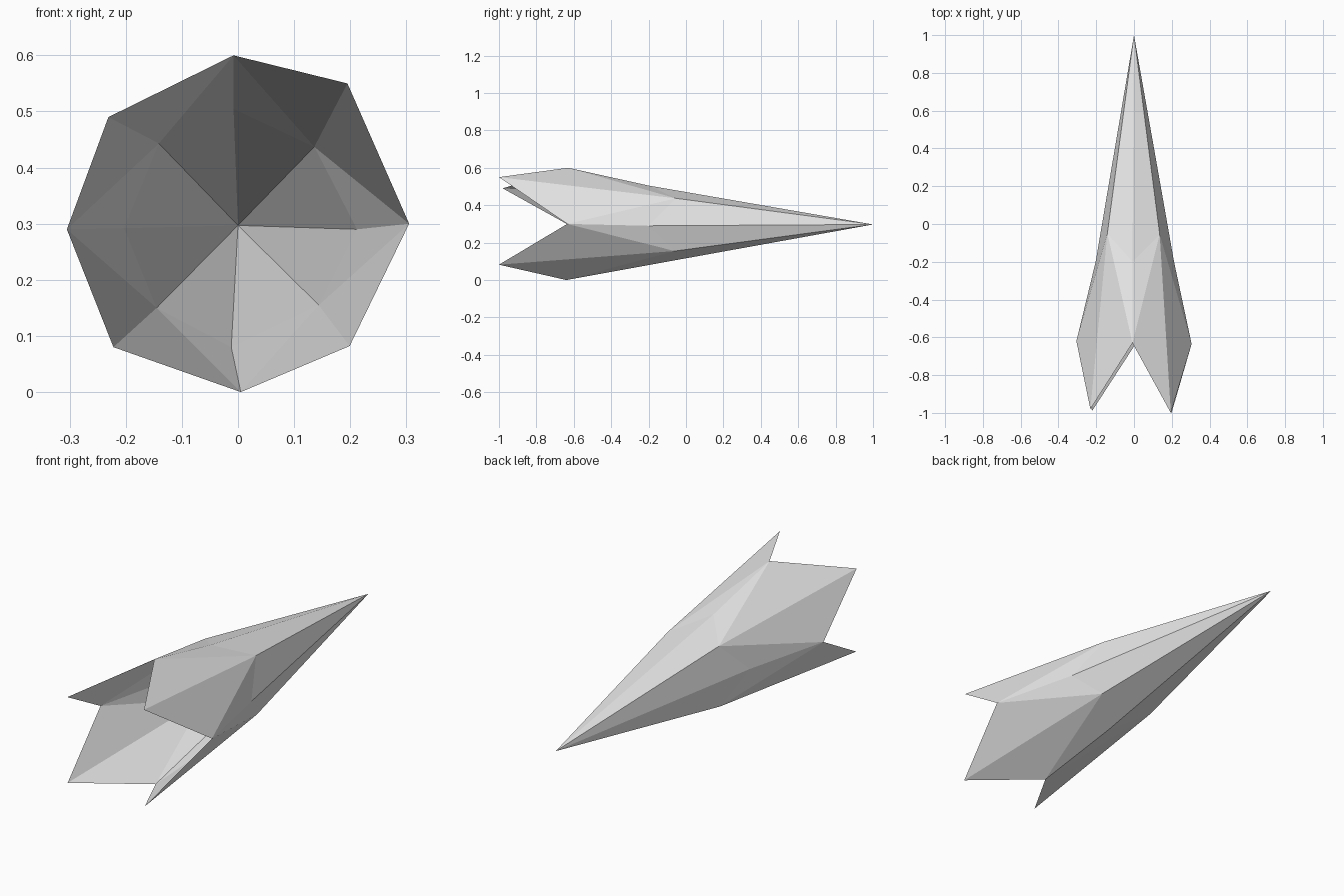
import bpy

if "Cube" in bpy.data.objects:
    bpy.data.objects.remove(bpy.data.objects["Cube"])

grey = bpy.data.materials.new("plain grey")
grey.diffuse_color = (0.8, 0.8, 0.8, 1)
grey.use_nodes = True
grey.node_tree.nodes["Principled BSDF"].inputs["Base Color"].default_value = grey.diffuse_color

# closed base of the flower
apex = (0, 1.0, 0.297)

# seams between petals: (point halfway along, notch at the rim)
seams = [
    ((-0.008, -0.20, 0.505), (-0.008, -0.63, 0.60)),   # top
    ((0.212, -0.20, 0.290), (0.305, -0.635, 0.30)),    # right
    ((-0.012, -0.20, 0.080), (0.005, -0.64, 0.0)),     # bottom
    ((-0.203, -0.20, 0.292), (-0.305, -0.62, 0.29)),   # left
]

# petal middles: (ridge point, pointed end), clockwise from top right
ridges = [
    ((0.136, -0.055, 0.437), (0.195, -1.0, 0.55)),
    ((0.144, -0.06, 0.155), (0.199, -1.0, 0.082)),
    ((-0.145, -0.055, 0.150), (-0.222, -0.99, 0.08)),
    ((-0.141, -0.05, 0.443), (-0.231, -0.98, 0.49)),
]

# four petals joined along the seams into one open shell
verts = [apex]
for i in range(4):
    verts += [*seams[i], *ridges[i]]

faces = []
for i in range(4):
    side, notch, ridge, tip = range(1 + 4 * i, 5 + 4 * i)
    j = 1 + 4 * ((i + 1) % 4)
    side2, notch2 = j, j + 1
    faces += [
        (0, ridge, side), (side, ridge, notch), (notch, ridge, tip),
        (0, side2, ridge), (side2, notch2, ridge), (notch2, tip, ridge),
    ]

mesh = bpy.data.meshes.new("petals")
mesh.from_pydata(verts, [], faces)
mesh.materials.append(grey)
mesh.update()
flower = bpy.data.objects.new("petals", mesh)
bpy.context.collection.objects.link(flower)
